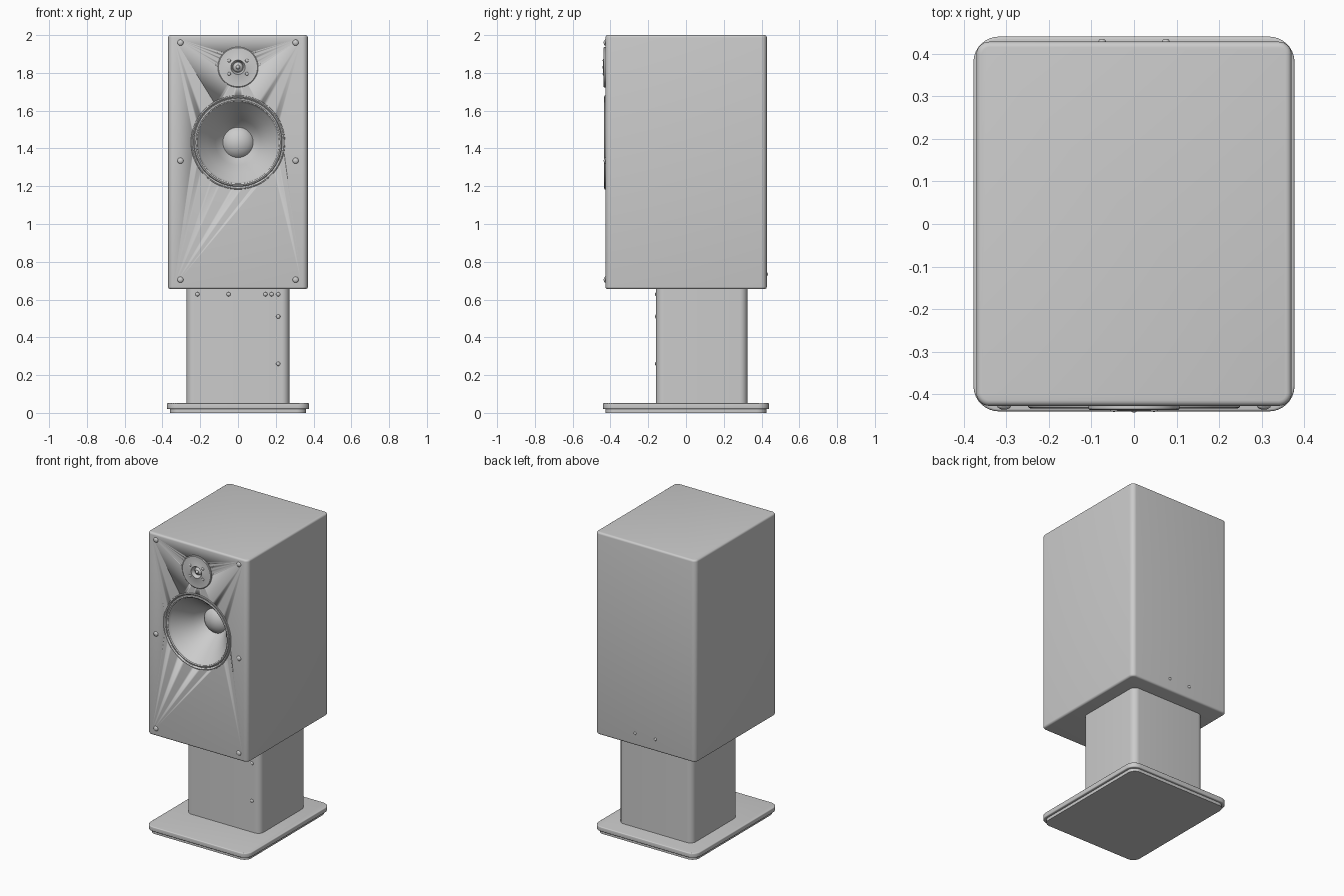
import bpy, bmesh
from math import cos, sin, pi, radians

if "Cube" in bpy.data.objects:
    bpy.data.objects.remove(bpy.data.objects["Cube"])


def finish(bm, name, angle=35):
    bmesh.ops.recalc_face_normals(bm, faces=bm.faces)
    me = bpy.data.meshes.new(name)
    bm.to_mesh(me)
    bm.free()
    ob = bpy.data.objects.new(name, me)
    bpy.context.collection.objects.link(ob)
    bpy.ops.object.select_all(action='DESELECT')
    ob.select_set(True)
    bpy.context.view_layer.objects.active = ob
    bpy.ops.object.shade_smooth_by_angle(angle=radians(angle))
    return ob


def rounded_box(name, lo, hi, corner, edge):
    """Box with rounded upright corners and softer top and bottom edges."""
    bm = bmesh.new()
    bmesh.ops.create_cube(bm, size=1)
    for v in bm.verts:
        v.co = [lo[i] + (v.co[i] + 0.5) * (hi[i] - lo[i]) for i in range(3)]
    upright = [e for e in bm.edges if abs(e.verts[0].co.z - e.verts[1].co.z) > 1e-4]
    bmesh.ops.bevel(bm, geom=upright, offset=corner, segments=8, profile=0.5, affect='EDGES')
    if edge:
        rim = [e for e in bm.edges if abs(e.verts[0].co.z - e.verts[1].co.z) < 1e-5]
        bmesh.ops.bevel(bm, geom=rim, offset=edge, segments=4, profile=0.5, affect='EDGES')
    return finish(bm, name)


def lathe(name, profile, x=0, y=0, z=0, n=96, sign=1):
    """Revolve (radius, depth) points around an axis along y."""
    bm = bmesh.new()
    rings = []
    for r, d in profile:
        if r == 0:
            rings.append([bm.verts.new((x, y + sign * d, z))])
        else:
            rings.append([bm.verts.new((x + r * cos(2 * pi * i / n), y + sign * d,
                                        z + r * sin(2 * pi * i / n))) for i in range(n)])
    for a, b in zip(rings, rings[1:]):
        for i in range(n):
            j = (i + 1) % n
            quad = [a[i % len(a)], a[j % len(a)], b[j % len(b)], b[i % len(b)]]
            bm.faces.new(list(dict.fromkeys(quad)))
    return finish(bm, name)


def stud(name, x, y, z, r, h, sign=1):
    """Domed screw head; negative depth points out of the surface."""
    pts = [(0, -h)] + [(r * sin(a), -h * cos(a)) for a in (0.4, 0.8, 1.2, pi / 2)]
    return lathe(name, pts + [(r, 0.004), (0, 0.004)], x, y, z, 20, sign)


FRONT, BACK, STAND = -0.427, 0.428, -0.158

# Stand: plinth, base plate, column
rounded_box("plinth", (-0.36, -0.425, 0), (0.36, 0.425, 0.022), 0.05, 0)
rounded_box("base_plate", (-0.377, -0.44, 0.02), (0.377, 0.44, 0.052), 0.06, 0.006)
rounded_box("stand_column", (-0.272, STAND, 0.05), (0.272, 0.325, 0.66), 0.04, 0)

# Cabinet with openings for the two drivers
cabinet = rounded_box("cabinet", (-0.37, FRONT, 0.655), (0.37, BACK, 2.0), 0.03, 0.013)
for z, r, depth in ((1.432, 0.235, -0.18), (1.83, 0.06, -0.39)):
    cutter = lathe("driver_cutter", [(0, -0.5), (r, -0.5), (r, depth), (0, depth)], z=z)
    cutter.hide_render = True
    bpy.context.view_layer.objects.active = cabinet
    mod = cabinet.modifiers.new("opening", 'BOOLEAN')
    mod.operation, mod.solver, mod.object = 'DIFFERENCE', 'EXACT', cutter
    bpy.ops.object.modifier_apply(modifier=mod.name)
    bpy.data.objects.remove(cutter)

# Woofer: dust cap, cone, rolled surround, outer rim
lathe("woofer", [(0, -0.278), (0.03, -0.274), (0.055, -0.263), (0.072, -0.25), (0.08, -0.24),
                 (0.084, -0.243), (0.12, -0.298), (0.165, -0.36), (0.207, -0.41),
                 (0.213, -0.418), (0.217, -0.427), (0.224, -0.431), (0.231, -0.428),
                 (0.234, -0.423), (0.237, -0.429), (0.243, -0.433), (0.248, -0.431),
                 (0.25, -0.424), (0.225, -0.41), (0.09, -0.22), (0, -0.22)], z=1.432)

# Tweeter: face plate with shallow dish, dome and centre plug
lathe("tweeter_plate", [(0, -0.41), (0.028, -0.41), (0.034, -0.43), (0.038, -0.439), (0.042, -0.437),
                        (0.103, -0.437), (0.107, -0.434), (0.107, -0.424), (0.05, -0.424),
                        (0.045, -0.4), (0, -0.4)], z=1.83)
stud("tweeter_dome", 0, -0.412, 1.83, 0.027, 0.02)
stud("tweeter_plug", 0, -0.425, 1.83, 0.012, 0.018)
for sx in (-1, 1):
    for sz in (-1, 1):
        stud("tweeter_screw", sx * 0.047, -0.437, 1.83 + sz * 0.035, 0.009, 0.004)

# Front grille pegs and rear screws
for sx in (-1, 1):
    for z in (0.705, 1.335, 1.96):
        stud("front_peg", sx * 0.305, FRONT, z, 0.016, 0.009)
    stud("rear_screw", sx * 0.075, BACK, 0.735, 0.009, 0.007, -1)

# Small studs on the column front
for x, z in ((-0.215, 0.628), (-0.05, 0.628), (0.145, 0.628), (0.178, 0.628), (0.213, 0.628),
             (0.213, 0.51), (0.213, 0.26)):
    stud("column_stud", x, STAND, z, 0.011, 0.006)
